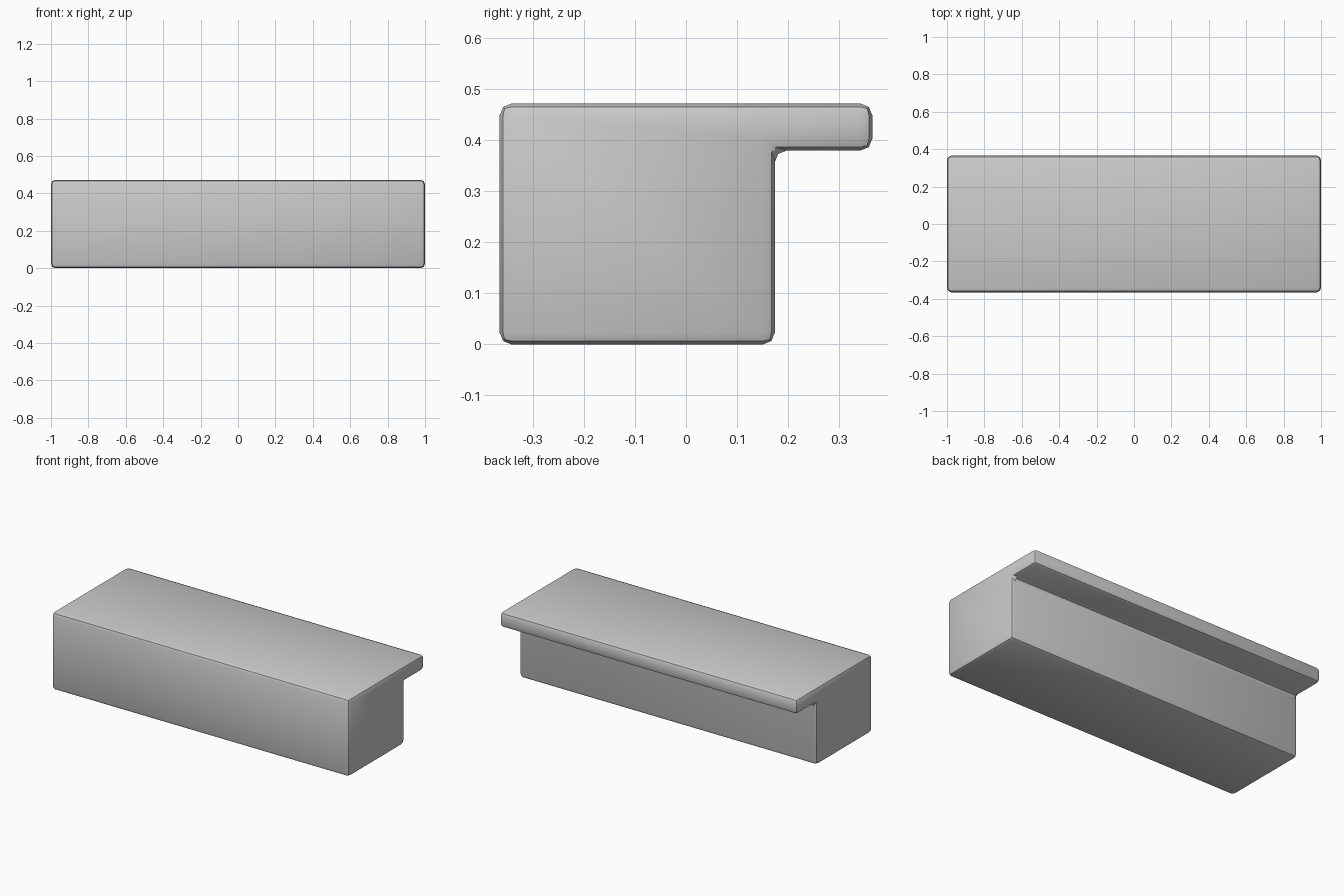
import bpy, bmesh, math

if "Cube" in bpy.data.objects:
    bpy.data.objects.remove(bpy.data.objects["Cube"])

# L-shaped side profile (y, z): block with an overhanging lip at the back
PROFILE = [(-0.365, 0), (0.174, 0), (0.174, 0.38),
           (0.365, 0.38), (0.365, 0.472), (-0.365, 0.472)]
LENGTH = 2.0

# Extrude the profile along x
bm = bmesh.new()
face = bm.faces.new([bm.verts.new((-LENGTH / 2, y, z)) for y, z in PROFILE])
ext = bmesh.ops.extrude_face_region(bm, geom=[face])
verts = [g for g in ext["geom"] if isinstance(g, bmesh.types.BMVert)]
bmesh.ops.translate(bm, verts=verts, vec=(LENGTH, 0, 0))
bmesh.ops.recalc_face_normals(bm, faces=bm.faces)

# Two-step rounding on every edge
bmesh.ops.bevel(bm, geom=bm.edges[:], offset=0.023, offset_type='OFFSET',
                segments=2, profile=0.5, affect='EDGES', clamp_overlap=True)
bmesh.ops.recalc_face_normals(bm, faces=bm.faces)

mesh = bpy.data.meshes.new("lipped_block")
bm.to_mesh(mesh)
bm.free()
block = bpy.data.objects.new("lipped_block", mesh)
bpy.context.collection.objects.link(block)

# Smooth shading with the edge creases kept
bpy.context.view_layer.objects.active = block
block.select_set(True)
bpy.ops.object.shade_smooth_by_angle(angle=math.radians(30))
